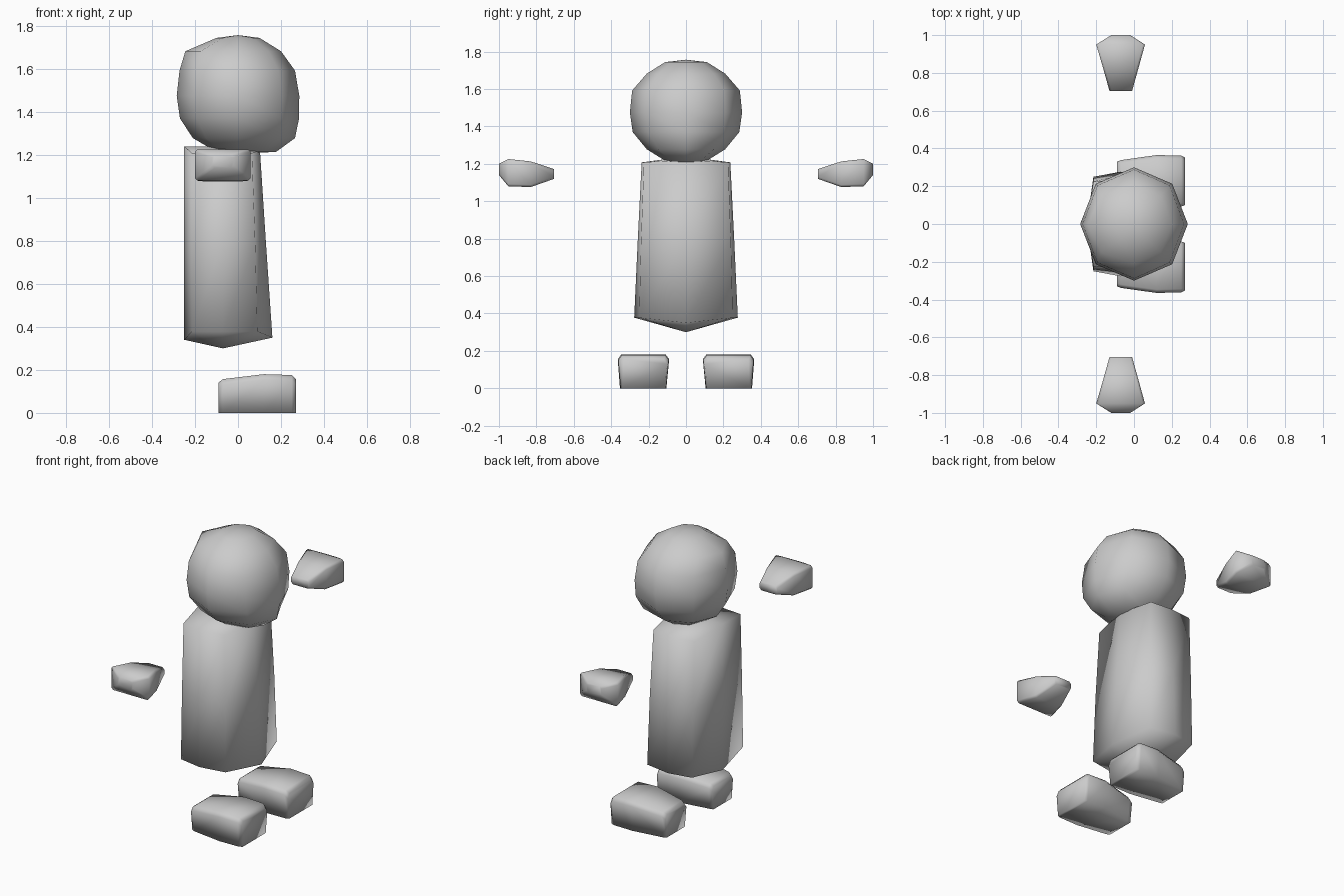
import bpy, bmesh

if "Cube" in bpy.data.objects:
    bpy.data.objects.remove(bpy.data.objects["Cube"])

grey = bpy.data.materials.new("plain grey")
grey.diffuse_color = (0.6, 0.6, 0.6, 1)
grey.use_nodes = True
grey.node_tree.nodes["Principled BSDF"].inputs["Base Color"].default_value = grey.diffuse_color


def loft(name, rings, start=None, end=None):
    """Bridge rings of points; close each end with a fan to a tip or a flat cap."""
    bm = bmesh.new()
    loops = [[bm.verts.new(p) for p in ring] for ring in rings]
    n = len(loops[0])
    for a, b in zip(loops, loops[1:]):
        for i in range(n):
            j = (i + 1) % n
            bm.faces.new((a[i], a[j], b[j], b[i]))
    for loop, tip in ((loops[0], start), (loops[-1], end)):
        if tip:
            t = bm.verts.new(tip)
            for i in range(n):
                bm.faces.new((loop[i], loop[(i + 1) % n], t))
        else:
            bm.faces.new(loop)
    bmesh.ops.recalc_face_normals(bm, faces=bm.faces)
    for f in bm.faces:
        f.smooth = True
    mesh = bpy.data.meshes.new(name)
    bm.to_mesh(mesh)
    bm.free()
    mesh.materials.append(grey)
    obj = bpy.data.objects.new(name, mesh)
    bpy.context.collection.objects.link(obj)
    return obj


# Head: eight-sided ball with a fuller back of the skull and a jutting jaw
head_rings = []
for z, back, front, side in (
        (1.744, .10, .10, .112), (1.682, .245, .20, .21), (1.592, .272, .265, .288),
        (1.475, .285, .285, .30), (1.37, .27, .284, .285), (1.278, .21, .265, .21),
        (1.214, .10, .177, .107)):
    k = 0.71
    head_rings.append([
        (front, 0, z), (front * k, side * k, z), (0, side, z), (-back * k, side * k, z),
        (-back, 0, z), (-back * k, -side * k, z), (0, -side, z), (front * k, -side * k, z)])
loft("head", head_rings, (0, 0, 1.757), (0, 0, 1.205))


# Body: tapered eight-sided block with shallow pointed ends
def body_ring(front, front_c, side, side_c, zf, zs, zb):
    return [(front, 0, zf), (front_c, side_c, zs), (-.07, side, zs), (-.215, side_c, zs),
            (-.25, 0, zb), (-.215, -side_c, zs), (-.07, -side, zs), (front_c, -side_c, zs)]


loft("body", [body_ring(.16, .09, .277, .25, .35, .378, .34),
              body_ring(.13, .08, .258, .24, .79, .79, .79),
              body_ring(.102, .065, .237, .225, 1.222, 1.208, 1.24)],
     (-.07, 0, .30), (-.07, 0, 1.24))

for s, label in ((1, "left"), (-1, "right")):
    # Hand: mitten that widens outward from the wrist
    hand = []
    for y, x0, x1, z0, z1 in ((.705, -.13, -.01, 1.12, 1.172), (.83, -.165, .025, 1.076, 1.213),
                              (.95, -.20, .058, 1.08, 1.226), (1.0, -.12, -.02, 1.14, 1.20)):
        c = .012
        hand.append([(x, s * y, z) for x, z in (
            (x0 + c, z0), (x1 - c, z0), (x1, z0 + c), (x1, z1 - c),
            (x1 - c, z1), (x0 + c, z1), (x0, z1 - c), (x0, z0 + c))])
    loft(label + "_hand", hand)

    # Foot: flat-soled shoe, taller toward the toe
    foot = []
    for x, y0, y1, z in ((-.09, .125, .33, .142), (-.07, .12, .338, .157),
                         (.12, .09, .365, .18), (.25, .092, .362, .176), (.27, .10, .352, .155)):
        foot.append([(x, s * y, h) for y, h in (
            (y0 + .015, 0), (y1 - .012, 0), (y1, z - .025),
            (y1 - .018, z), (y0 + .018, z), (y0, z - .025))])
    loft(label + "_foot", foot)
